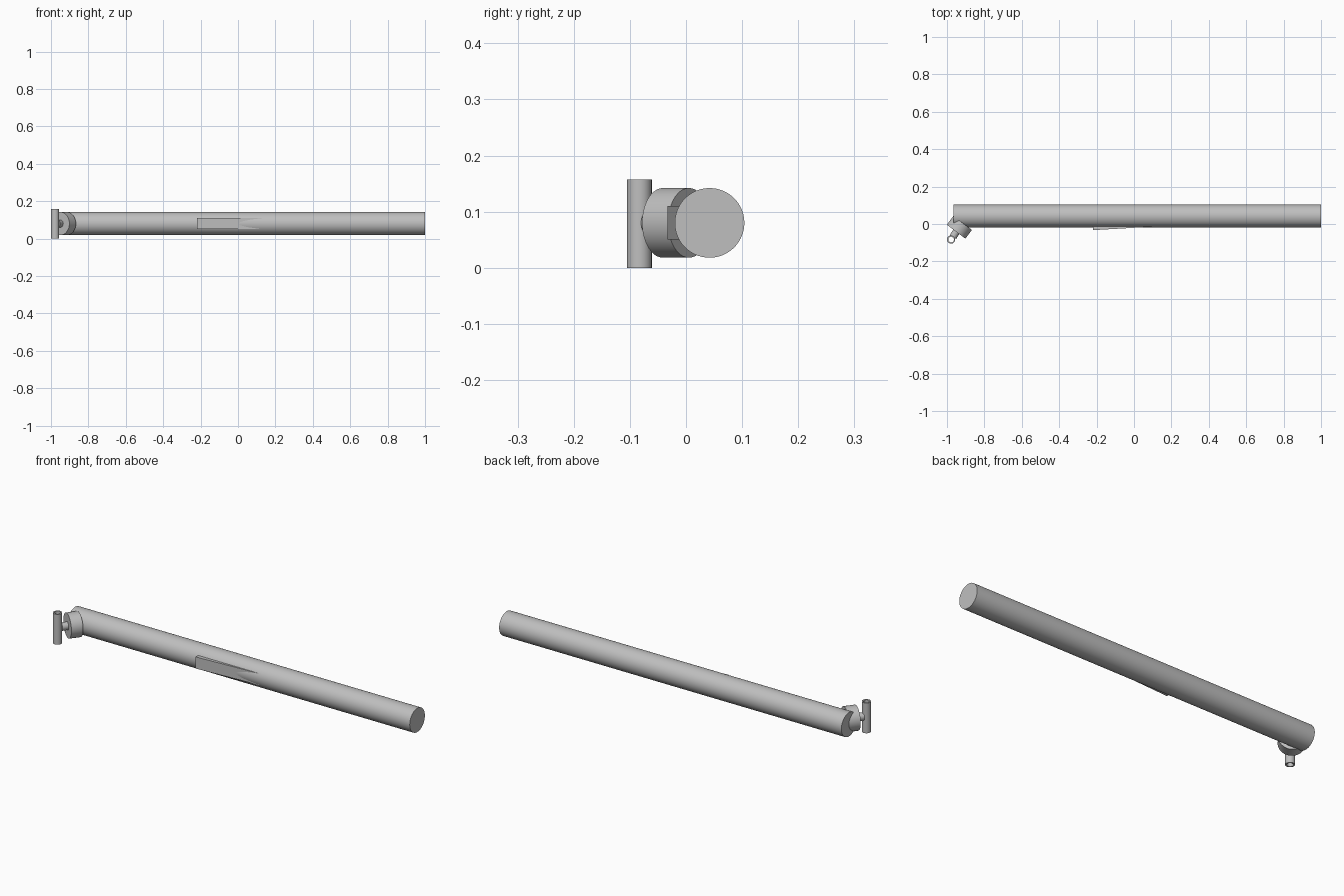
import bpy, bmesh, math
from mathutils import Vector

cube = bpy.data.objects.get("Cube")
if cube:
    bpy.data.objects.remove(cube, do_unlink=True)

grey = bpy.data.materials.new("plain grey")
grey.use_nodes = True
COLOUR = (0.52, 0.52, 0.52, 1)
grey.diffuse_color = COLOUR
grey.node_tree.nodes["Principled BSDF"].inputs["Base Color"].default_value = COLOUR

MID = 0.08          # shared height of the tube, disc and stem axes
TUBE_Y = 0.042
TUBE_R = 0.062


def finish(name, bm):
    bmesh.ops.recalc_face_normals(bm, faces=bm.faces)
    mesh = bpy.data.meshes.new(name)
    bm.to_mesh(mesh)
    bm.free()
    mesh.materials.append(grey)
    obj = bpy.data.objects.new(name, mesh)
    bpy.context.collection.objects.link(obj)
    bpy.ops.object.select_all(action='DESELECT')
    obj.select_set(True)
    bpy.context.view_layer.objects.active = obj
    bpy.ops.object.shade_smooth_by_angle(angle=math.radians(30))
    return obj


def rod(name, start, end, radius, sides=64, bore=0):
    """Cylinder between two points, with an optional through bore."""
    start, end = Vector(start), Vector(end)
    axis = end - start
    turn = axis.to_track_quat('Z', 'Y')
    bm = bmesh.new()

    def ring(centre, r):
        angles = [math.tau * i / sides for i in range(sides)]
        return [bm.verts.new(centre + turn @ Vector((r * math.cos(a), r * math.sin(a), 0)))
                for a in angles]

    rings = [ring(start, radius), ring(end, radius)]
    if bore:
        rings += [ring(end, bore), ring(start, bore)]
        pairs = zip(rings, rings[1:] + rings[:1])
    else:
        pairs = [tuple(rings)]
        for loop in rings:
            bm.faces.new(loop)
    for a, b in pairs:
        for i in range(sides):
            j = (i + 1) % sides
            bm.faces.new((a[i], a[j], b[j], b[i]))
    return finish(name, bm)


# Long main tube
rod("main_tube", (-0.965, TUBE_Y, MID), (1, TUBE_Y, MID), TUBE_R, 96)

# Angled disc set into the end of the tube
out = Vector((-0.6, -0.8, 0))
disc_face = Vector((-0.951, -0.041, MID))
rod("angled_disc", disc_face - out * 0.058, disc_face, TUBE_R, 96)

# Hollow upright pin, joined to the disc by a stem
pin = Vector((-0.978, -0.083, 0))
rod("pin_stem", disc_face - out * 0.01, pin + Vector((0, 0, MID)) - out * 0.017, 0.02, 48)
rod("upright_pin", pin, pin + Vector((0, 0, 0.157)), 0.022, 48, bore=0.015)

# Tapered wedge on the front of the tube
bm = bmesh.new()
plan = [(-0.22, -0.033), (0.15, -0.0115), (0.15, 0.01), (-0.22, 0.01)]
base = bm.faces.new([bm.verts.new((x, y, 0.05)) for x, y in plan])
top = bmesh.ops.extrude_face_region(bm, geom=[base])["geom"]
bmesh.ops.translate(bm, vec=(0, 0, 0.06),
                    verts=[v for v in top if isinstance(v, bmesh.types.BMVert)])
finish("tapered_wedge", bm)
